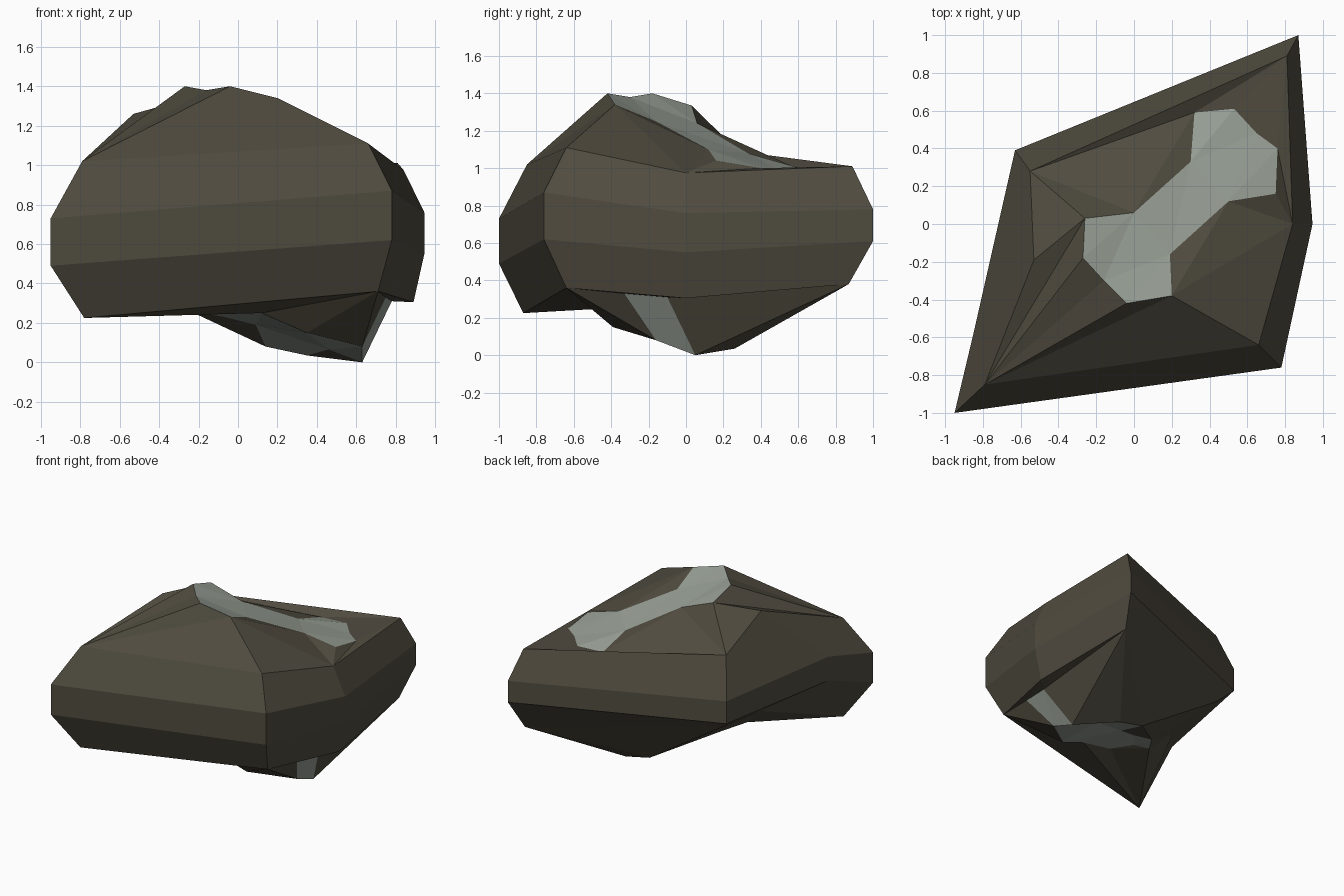
import bpy, bmesh
from mathutils import Vector
from mathutils.geometry import delaunay_2d_cdt

if "Cube" in bpy.data.objects:
    bpy.data.objects.remove(bpy.data.objects["Cube"])


def material(name, rgb):
    m = bpy.data.materials.new(name)
    m.diffuse_color = (*rgb, 1)
    m.use_nodes = True
    m.node_tree.nodes["Principled BSDF"].inputs["Base Color"].default_value = m.diffuse_color
    return m


def inside(x, y, poly):
    hit = False
    for (ax, ay, _), (bx, by, _) in zip(poly, poly[1:] + poly[:1]):
        if (ay > y) != (by > y) and x < ax + (y - ay) * (bx - ax) / (by - ay):
            hit = not hit
    return hit


# Belt corners: x, y, upper z, lower z
belt = [(-.95, -1, .73, .49), (.78, -.76, .87, .62), (.945, 0, .76, .55),
        (.87, 1, .78, .61), (-.63, .39, .785, .606), (-.85, -.58, .83, .64)]
# Rims where the belt meets the top and the underside
top_rim = [(-.79, -.85, 1.02), (.66, -.64, 1.11), (.84, 0, .975),
           (.81, .89, 1.01), (-.55, .28, 1.09), (-.53, -.19, 1.26)]
low_rim = [(-.78, -.87, .225), (.71, -.64, .36), (.89, 0, .305),
           (.81, .87, .38), (-.55, .28, .53), (-.53, -.19, .46)]
# Pale seams, as closed loops on the top and the underside
top_seam = [(-.27, -.18, 1.40), (-.16, -.30, 1.38), (-.04, -.42, 1.40), (.20, -.38, 1.34),
            (.19, -.16, 1.25), (.50, .12, 1.10), (.75, .16, 1.04), (.76, .40, 1.0),
            (.65, .48, 1.0), (.53, .61, 1.0), (.32, .59, 1.0), (.30, .33, 1.08),
            (0, .06, 1.24), (-.26, .03, 1.335)]
tip, heel = (.63, .05, 0), (.63, -.16, .08)
low_seam = [heel, (.35, -.39, .15), (.12, -.43, .25), (-.14, -.44, .30), (-.25, -.30, .31),
            (-.36, -.255, .30), (-.245, -.09, .26), (-.07, -.085, .23), (.09, -.04, .19),
            (.14, .26, .08), (.35, .26, .035), (.46, .10, .065), tip]
side_seam = [(.75, -.33, .33), heel, tip, (.78, -.10, .31)]

bm = bmesh.new()
rings = [[bm.verts.new(p) for p in ring] for ring in (
    top_rim, [(x, y, u) for x, y, u, l in belt],
    [(x, y, l) for x, y, u, l in belt], low_rim)]

# Belt bands
for a, b in zip(rings, rings[1:]):
    for i in range(6):
        j = (i + 1) % 6
        bm.faces.new((a[i], a[j], b[j], b[i]))


def cap(rim, rim_verts, seams, creases):
    """Fill a rim with facets that follow the seam outlines and creases."""
    pts, verts, edges = list(rim), list(rim_verts), []
    for loop in [rim] + seams:
        ids = []
        for p in loop:
            if p not in pts:
                pts.append(p)
                verts.append(bm.verts.new(p))
            ids.append(pts.index(p))
        edges += list(zip(ids, ids[1:] + ids[:1]))
    edges += [(pts.index(p), pts.index(q)) for p, q in creases]
    out = delaunay_2d_cdt([Vector(p[:2]) for p in pts], edges, [], 1, 1e-5)
    for tri in out[2]:
        f = bm.faces.new([verts[out[3][i][0]] for i in tri])
        c = f.calc_center_median()
        f.material_index = int(any(inside(c.x, c.y, s) for s in seams))


cap(top_rim, rings[0], [top_seam],
    [(top_rim[0], top_seam[3]), (top_rim[0], top_seam[-1])])
cap(low_rim, rings[3], [low_seam, side_seam],
    [(tip, low_rim[3]), (side_seam[3], low_rim[3]), (heel, low_rim[1])])

bmesh.ops.recalc_face_normals(bm, faces=bm.faces)
mesh = bpy.data.meshes.new("rock")
bm.to_mesh(mesh)
bm.free()
mesh.materials.append(material("brown stone", (.080, .071, .050)))
mesh.materials.append(material("pale grey seam", (.31, .345, .30)))
bpy.context.collection.objects.link(bpy.data.objects.new("rock", mesh))
